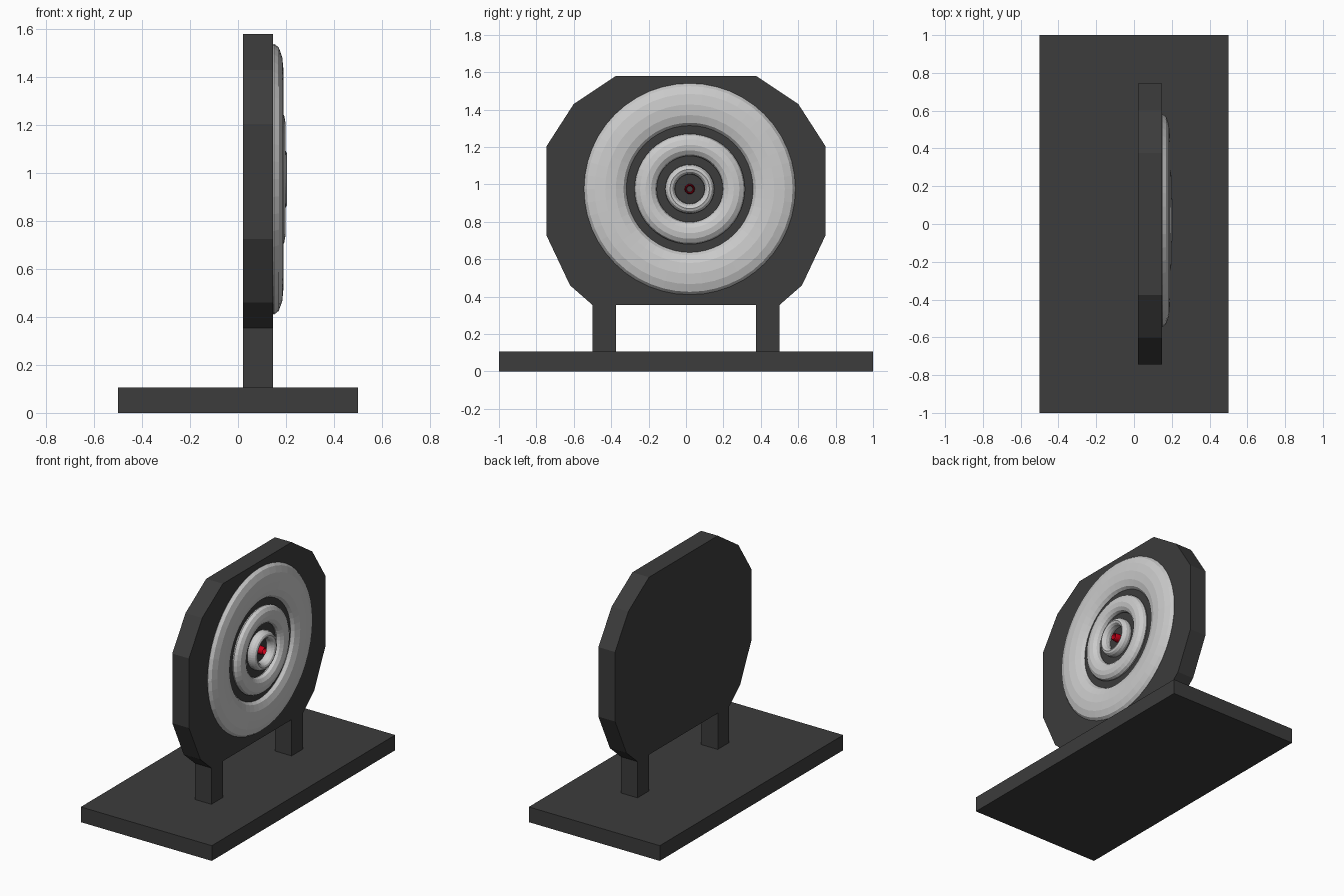
import bpy, bmesh
from math import pi

if "Cube" in bpy.data.objects:
    bpy.data.objects.remove(bpy.data.objects["Cube"])

X0, X1 = 0.02, 0.147          # board back and front faces
CY, CZ = 0.02, 0.975          # centre of the target rings


def material(name, color):
    m = bpy.data.materials.new(name)
    m.diffuse_color = color
    m.use_nodes = True
    m.node_tree.nodes["Principled BSDF"].inputs["Base Color"].default_value = m.diffuse_color
    return m


dark = material("dark_grey", (0.045, 0.045, 0.045, 1))
red = material("red", (0.6, 0.0, 0.01, 1))


def box(name, lo, hi):
    bpy.ops.mesh.primitive_cube_add(size=1)
    ob = bpy.context.object
    ob.name = name
    ob.location = [(a + b) / 2 for a, b in zip(lo, hi)]
    ob.scale = [b - a for a, b in zip(lo, hi)]
    ob.data.materials.append(dark)


# base plate and two legs
box("base", (-0.5, -1, 0), (0.5, 1, 0.105))
box("left_leg", (X0, -0.5, 0.105), (X1, -0.375, 0.355))
box("right_leg", (X0, 0.375, 0.105), (X1, 0.5, 0.355))

# target board: mirrored half outline (y, z), extruded along x
half = [(0.5, 0.355), (0.62, 0.46), (0.745, 0.725),
        (0.745, 1.205), (0.6, 1.43), (0.375, 1.58)]
outline = half + [(-y, z) for y, z in reversed(half)]
bm = bmesh.new()
face = bm.faces.new([bm.verts.new((X0, y, z)) for y, z in outline])
ext = bmesh.ops.extrude_face_region(bm, geom=[face])
bmesh.ops.translate(bm, vec=(X1 - X0, 0, 0),
                    verts=[v for v in ext["geom"] if isinstance(v, bmesh.types.BMVert)])
bmesh.ops.recalc_face_normals(bm, faces=bm.faces)
mesh = bpy.data.meshes.new("target_board")
bm.to_mesh(mesh)
bm.free()
mesh.materials.append(dark)
bpy.context.collection.objects.link(bpy.data.objects.new("target_board", mesh))

# concentric flattened rings: name, radius, centre x, material
for name, r, x, mat in [("outer_ring", 0.452, 0.150, None),
                        ("middle_ring", 0.236, 0.158, None),
                        ("inner_ring", 0.105, 0.165, None),
                        ("bullseye_ring", 0.0216, 0.150, red)]:
    bpy.ops.mesh.primitive_torus_add(major_radius=1, minor_radius=0.25,
                                     major_segments=48, minor_segments=12,
                                     location=(x, CY, CZ), rotation=(0, pi / 2, 0))
    ob = bpy.context.object
    ob.name = name
    ob.scale = (r, r, 0.16)
    if mat:
        ob.data.materials.append(mat)
